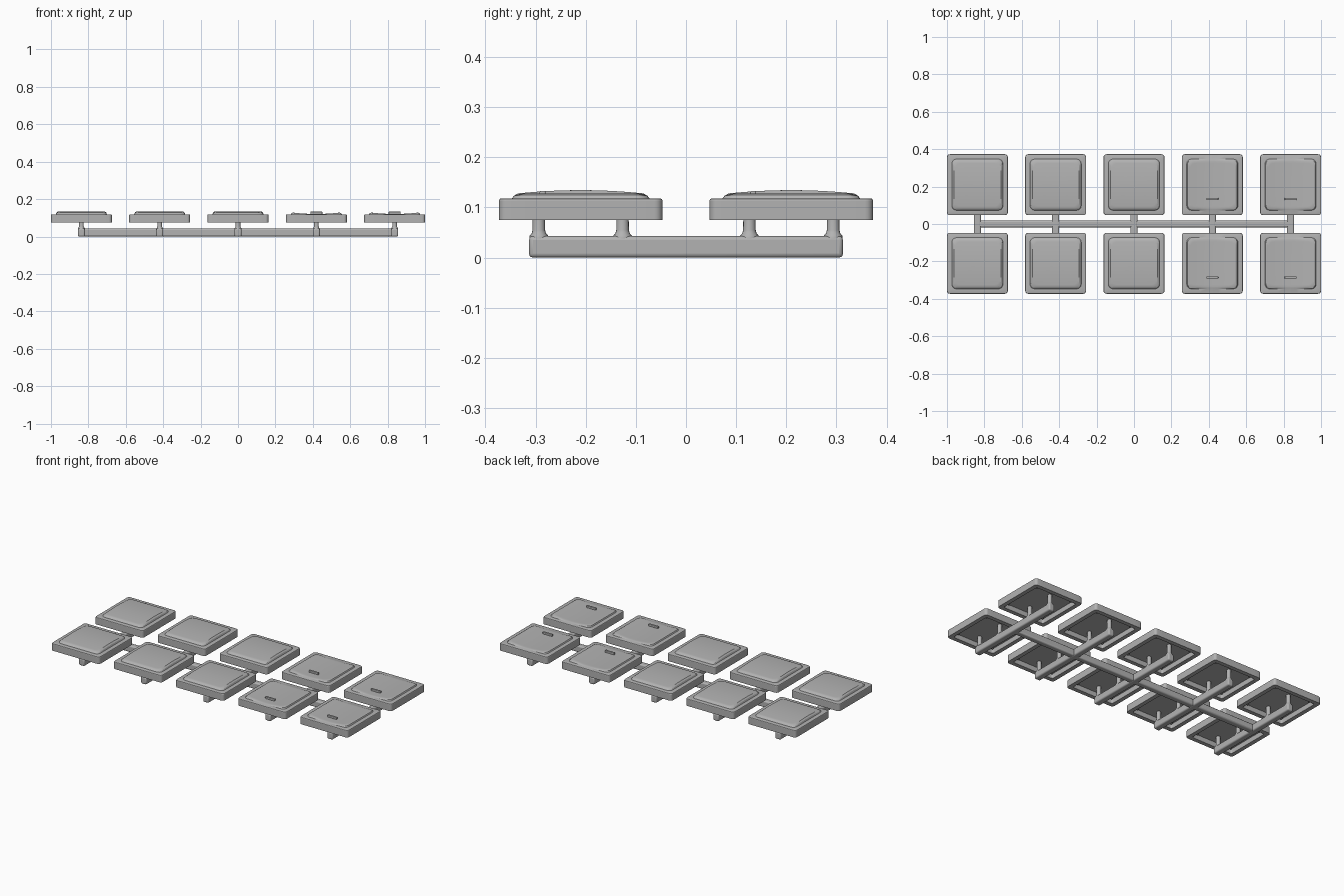
import bpy, bmesh
from math import radians, cos, sin, pi
from mathutils import Vector

cube = bpy.data.objects.get("Cube")
if cube:
    bpy.data.objects.remove(cube, do_unlink=True)

grey = bpy.data.materials.new("mid_grey_plastic")
grey.use_nodes = True
COLOUR = (0.45, 0.45, 0.45, 1)
grey.diffuse_color = COLOUR
grey.node_tree.nodes["Principled BSDF"].inputs["Base Color"].default_value = COLOUR

PITCH, ROW = 0.4187, 0.21
COLUMNS = [i * PITCH for i in range(-2, 3)]


def finish(name, bm, location=(0, 0, 0), bevel=0, angle=30):
    bmesh.ops.recalc_face_normals(bm, faces=bm.faces[:])
    mesh = bpy.data.meshes.new(name)
    bm.to_mesh(mesh)
    bm.free()
    mesh.materials.append(grey)
    ob = bpy.data.objects.new(name, mesh)
    ob.location = location
    bpy.context.collection.objects.link(ob)
    if bevel:
        mod = ob.modifiers.new("rounding", 'BEVEL')
        mod.width, mod.segments = bevel, 3
    bpy.ops.object.select_all(action='DESELECT')
    ob.select_set(True)
    bpy.context.view_layer.objects.active = ob
    bpy.ops.object.shade_smooth_by_angle(angle=radians(angle))
    return ob


def box(name, size, location, bevel):
    bm = bmesh.new()
    bmesh.ops.create_cube(bm, size=1)
    bmesh.ops.scale(bm, vec=size, verts=bm.verts[:])
    return finish(name, bm, location, bevel)


def outline(half, radius, corner=5, side=8):
    """Rounded square with evenly divided sides."""
    points = []
    c = half - radius
    for q in range(4):
        for i in range(corner + 1):
            a = q * pi / 2 + i * pi / 2 / corner
            sx, sy = (1, -1, -1, 1)[q], (1, 1, -1, -1)[q]
            points.append(Vector((sx * c + radius * cos(a), sy * c + radius * sin(a))))
        a = (q + 1) * pi / 2
        nx, ny = (-1, -1, 1, 1)[q], (1, -1, -1, 1)[q]
        end = Vector((nx * c + radius * cos(a), ny * c + radius * sin(a)))
        start = points[-1].copy()
        points += [start.lerp(end, i / side) for i in range(1, side)]
    return points


def loft(rings):
    """Join rings of (half width, corner radius, height function), capping both ends."""
    bm = bmesh.new()
    loops = []
    for half, radius, height in rings:
        loops.append([bm.verts.new((p.x, p.y, height(p.x, p.y)))
                      for p in outline(half, radius)])
    for a, b in zip(loops, loops[1:]):
        for i in range(len(a)):
            j = (i + 1) % len(a)
            bm.faces.new((a[i], a[j], b[j], b[i]))
    bm.faces.new(loops[0])
    bm.faces.new(loops[-1])
    return bm


def lathe(name, profile, location, sides=16):
    bm = bmesh.new()
    verts = [bm.verts.new((r, 0, z)) for r, z in profile]
    edges = [bm.edges.new(pair) for pair in zip(verts, verts[1:])]
    bmesh.ops.spin(bm, geom=verts + edges, cent=(0, 0, 0), axis=(0, 0, 1),
                   angle=2 * pi, steps=sides)
    bmesh.ops.remove_doubles(bm, verts=bm.verts[:], dist=0.0001)
    return finish(name, bm, location, angle=50)


def flat(z):
    return lambda x, y: z


def domed(x, y):
    # arched from front to back
    return 0.1345 - 0.0065 * (y / 0.125) ** 2


def dished(x, y):
    # scooped from left to right
    return 0.1205 + 0.007 * (x / 0.12) ** 2


def keycap(name, x, y, top):
    shell = [(0.136, 0.012, 0.103), (0.138, 0.012, 0.075), (0.163, 0.016, 0.075),
             (0.163, 0.016, 0.114), (0.1615, 0.015, 0.117), (0.159, 0.013, 0.118),
             (0.137, 0.025, 0.118)]
    rings = [(h, r, flat(z)) for h, r, z in shell]
    # shoulder of the raised pad, then its curved face
    rings.append((0.133, 0.024, lambda px, py: 0.4 * 0.118 + 0.6 * top(px, py)))
    rings += [(h, h * 0.2, top) for h in (0.125, 0.115, 0.1, 0.08, 0.06, 0.04, 0.02, 0.005)]
    finish(name, loft(rings), (x, y, 0), angle=25)


# Keycaps, their pins and the finger marks
for row, y in (("front", -ROW), ("back", ROW)):
    for n, x in enumerate(COLUMNS):
        scooped = n > 2
        tag = f"{row}_{n + 1}"
        keycap("keycap_" + tag, x, y, dished if scooped else domed)
        if scooped:
            box("finger_bar_" + tag, (0.064, 0.012, 0.014), (x, y - 0.076, 0.126), 0.003)
        for k, dy in enumerate((-0.0835, 0.0835)):
            lathe(f"pin_{tag}_{k + 1}",
                  [(0.019, 0.038), (0.0185, 0.044), (0.0145, 0.048), (0.0125, 0.055), (0.012, 0.105)],
                  (x, y + dy, 0))
        # small posts inside the corners
        for k, (sx, sy) in enumerate(((1, 1), (-1, 1), (-1, -1), (1, -1))):
            lathe(f"corner_post_{tag}_{k + 1}",
                  [(0, 0.09), (0.007, 0.09), (0.007, 0.105)],
                  (x + sx * 0.118, y + sy * 0.118, 0), 10)

# Runner frame holding the keycaps
for n, x in enumerate(COLUMNS):
    box(f"cross_runner_{n + 1}", (0.038, 0.626, 0.043), (x, 0, 0.0215), 0.008)
box("main_runner", (2 * 2 * PITCH, 0.036, 0.041), (0, 0, 0.0215), 0.008)
